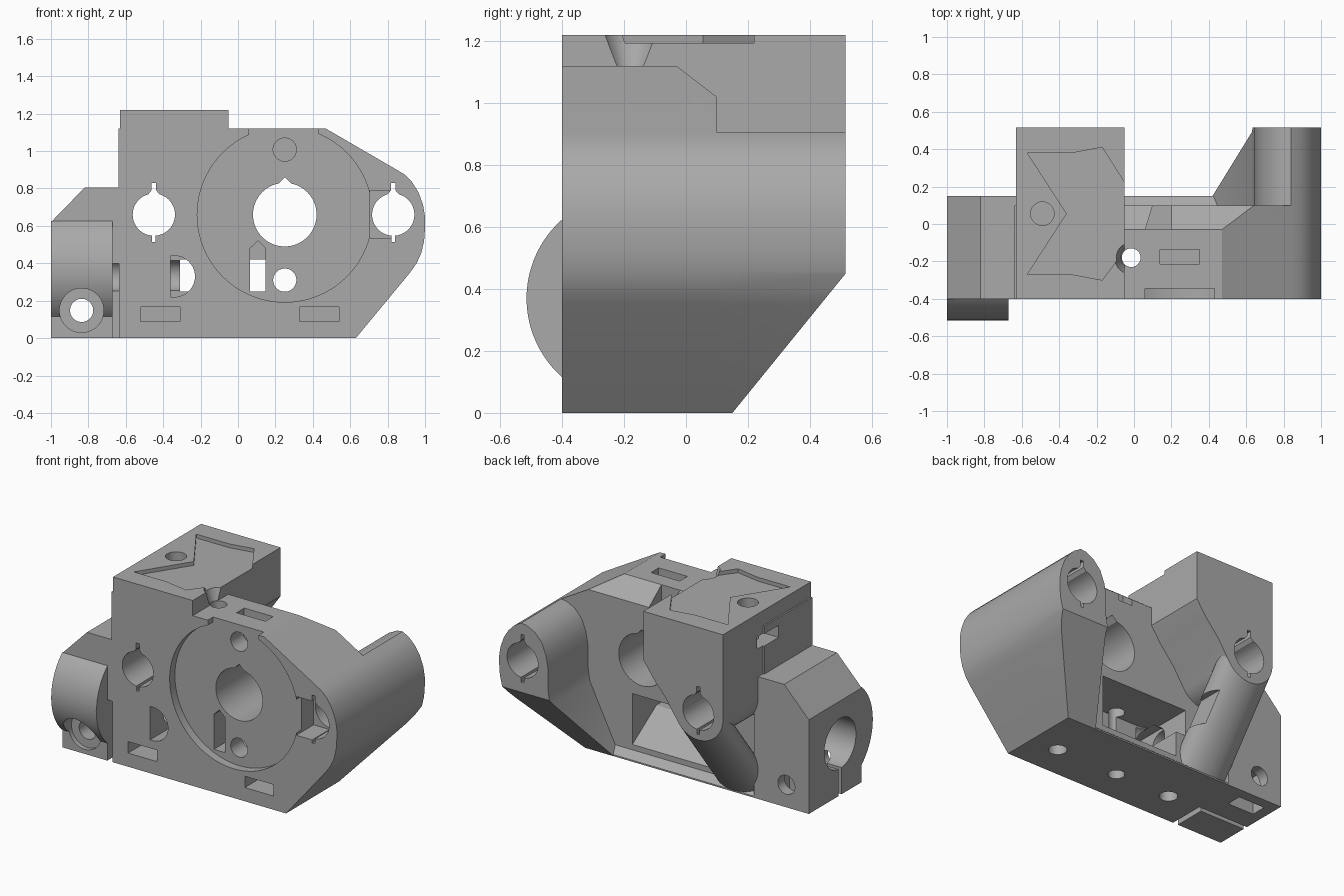
import bpy, bmesh, math
from mathutils import Vector

cube = bpy.data.objects.get("Cube")
if cube:
    bpy.data.objects.remove(cube, do_unlink=True)

grey = bpy.data.materials.new("mid grey")
grey.use_nodes = True
grey.diffuse_color = (0.4, 0.4, 0.4, 1)
grey.node_tree.nodes["Principled BSDF"].inputs["Base Color"].default_value = (0.4, 0.4, 0.4, 1)

BACK = 0.515


def place(axis, u, v, w):
    return {"x": (w, u, v), "y": (u, w, v), "z": (u, v, w)}[axis]


def finish(name, bm):
    bmesh.ops.recalc_face_normals(bm, faces=bm.faces)
    mesh = bpy.data.meshes.new(name)
    bm.to_mesh(mesh)
    bm.free()
    mesh.materials.append(grey)
    ob = bpy.data.objects.new(name, mesh)
    bpy.context.collection.objects.link(ob)
    return ob


def prism(name, pts, axis, a, b):
    """Extrude a 2D outline along an axis from a to b."""
    bm = bmesh.new()
    low = [bm.verts.new(place(axis, u, v, a)) for u, v in pts]
    high = [bm.verts.new(place(axis, u, v, b)) for u, v in pts]
    n = len(pts)
    bm.faces.new(low)
    bm.faces.new(high[::-1])
    for i in range(n):
        bm.faces.new((low[i], high[i], high[(i + 1) % n], low[(i + 1) % n]))
    return finish(name, bm)


def arc(u, v, r, start=0, end=360, n=48):
    full = end - start == 360
    steps = n if full else n + 1
    angles = [math.radians(start + (end - start) * i / n) for i in range(steps)]
    return [(u + r * math.cos(t), v + r * math.sin(t)) for t in angles]


def rect(u0, u1, v0, v1):
    return [(u0, v0), (u1, v0), (u1, v1), (u0, v1)]


def frustum(name, x, y, z0, z1, r0, r1):
    bm = bmesh.new()
    bmesh.ops.create_cone(bm, cap_ends=True, segments=40, radius1=r0, radius2=r1, depth=z1 - z0)
    bmesh.ops.translate(bm, verts=bm.verts, vec=Vector((x, y, (z0 + z1) / 2)))
    return finish(name, bm)


def combine(target, other, op):
    mod = target.modifiers.new("combine", "BOOLEAN")
    mod.operation, mod.solver, mod.object = op, "EXACT", other
    bpy.context.view_layer.objects.active = target
    bpy.ops.object.modifier_apply(modifier=mod.name)
    bpy.data.objects.remove(other, do_unlink=True)


# Outer curve shared by the main plate and the right-hand boss
outer = [(0.63, 0), (0.92, 0.35), (0.955, 0.4), (0.98, 0.455), (0.995, 0.52), (1, 0.59), (1, 0.65),
         (0.99, 0.71), (0.965, 0.78), (0.93, 0.835), (0.89, 0.875), (0.84, 0.905)]

# Main plate with its sloping rear top edge
body = prism("carriage_body", [(-0.64, 0)] + outer + [(0.47, 1.12), (-0.64, 1.12)], "y", -0.4, 0.1)
combine(body, prism("top_chamfer", [(-0.03, 1.12), (0.1, 1.02), (0.3, 0.86), (0.3, 1.3), (-0.03, 1.3)],
                    "x", -0.05, 1.2), "DIFFERENCE")

# Solid parts joined to the plate
rear_block = [(-0.63, 1.22), (-0.63, 0.66)] + arc(-0.45, 0.66, 0.18, 190, 325, 18)
rear_block += [(-0.215, 0.69), (-0.12, 0.8), (-0.05, 0.9), (-0.05, 1.22)]
boss = outer + [(0.8, 0.9), (0.74, 0.87), (0.69, 0.815), (0.66, 0.74), (0.645, 0.66),
                (0.645, 0.52), (0.63, 0.42), (0.42, 0)]
solids = [
    prism("left_housing", [(-1, 0), (-0.6, 0), (-0.6, 0.805), (-0.82, 0.805), (-1, 0.62)], "y", -0.4, 0.15),
    prism("top_block", rect(-0.63, -0.05, 1.0, 1.22), "y", -0.4, 0.3),
    prism("rear_block", rear_block, "y", 0.05, BACK),
    prism("right_boss", boss, "y", 0.05, BACK),
    prism("rear_sill", [(0.05, 0), (0.15, 0), (0.15, 0.01), (0.05, 0.09)], "x", -0.64, 0.5),
    prism("clamp_bulge", arc(-0.175, 0.37, 0.34, 131, 229, 24), "x", -1, -0.67),
]
# Leaning round strut beneath the rear block
bm = bmesh.new()
for y, z in ((BACK, 0.66), (0.05, 0.06)):
    for u, v in arc(-0.45, z, 0.18):
        bm.verts.new((u, y, v))
bmesh.ops.convex_hull(bm, input=bm.verts)
solids.append(finish("leaning_strut", bm))
for part in solids:
    combine(body, part, "UNION")

cuts = []


def cut(pts, axis, a, b):
    cuts.append(prism("cutter", pts, axis, a, b))


# Sloping underside and flat base
cut([(0.15, 0), (0.8, 0.8), (0.8, -0.5), (0.15, -0.5)], "x", -1.2, 1.2)
cut(rect(-1.2, 1.2, -0.6, 0.6), "z", -0.6, 0)

# Round front recess, open at the top
cut(arc(0.25, 0.66, 0.468, n=80), "y", -0.6, -0.345)
cut(rect(0.06, 0.43, 1.0, 1.3), "y", -0.6, -0.345)

# Keyed rod holes and the large central hole
for x in (-0.45, 0.83):
    cut(arc(x, 0.66, 0.113), "y", -0.7, 0.7)
    cut([(x - 0.07, 0.72), (x + 0.07, 0.72), (x + 0.012, 0.79), (x + 0.012, 0.83),
         (x - 0.012, 0.83), (x - 0.012, 0.79)], "y", -0.7, 0.7)
    cut(rect(x - 0.01, x + 0.01, 0.515, 0.6), "y", -0.7, 0.7)
cut(arc(0.25, 0.66, 0.17, n=64), "y", -0.7, 0.7)
cut([(0.17, 0.78), (0.33, 0.78), (0.25, 0.86)], "y", -0.7, 0.7)
cut(rect(0.705, 0.82, 0.535, 0.79), "y", -0.6, -0.22)

# Rear cavity with a sloping floor
cut([(0.2, 0.02), (0.2, 0.42), (-0.22, 0.42), (-0.22, 0.25), (-0.15, 0.25)], "x", -0.24, 0.32)
cut(rect(-0.31, 0.0, 0.25, 0.42), "y", -0.2, 0.6)

# Front windows and small screw holes
cut(rect(0.065, 0.148, 0.25, 0.42), "y", -0.6, 0.0)
cut([(0.065, 0.4), (0.148, 0.4), (0.148, 0.48), (0.106, 0.52), (0.065, 0.48)], "y", -0.6, -0.2)
cut([(-0.36, 0.22)] + arc(-0.34, 0.33, 0.11, -90, 90, 20) + [(-0.36, 0.44)], "y", -0.6, -0.15)
cut(arc(0.25, 0.31, 0.062), "y", -0.7, 0.7)
cut(arc(0.25, 1.008, 0.062), "y", -0.7, -0.05)

# Nut slots at the front and top, with screw holes in the base
for x in (-0.415, 0.435):
    cut(rect(x - 0.105, x + 0.105, 0.09, 0.165), "y", -0.6, -0.08)
    cut(arc(x, -0.18, 0.055, n=32), "z", -0.2, 0.22)
cut(rect(0.14, 0.35, -0.215, -0.135), "z", 0.92, 1.4)
cut([(0.06, -0.03), (0.2, -0.03), (0.2, 0.2), (0.1, 0.2), (0.1, 0.1)], "z", 0.98, 1.4)

# Vertical feed hole with a funnel mouth
cut(arc(-0.015, -0.18, 0.05, n=32), "z", -0.2, 1.4)
cuts.append(frustum("cutter", -0.015, -0.18, 1.12, 1.225, 0.055, 0.09))

# Shallow recess, screw hole and nut slot in the top block
cut([(-0.57, 0.38), (-0.33, 0.38), (-0.17, 0.41), (-0.05, 0.22), (0, 0.14), (0, -0.08), (-0.05, -0.14),
     (-0.17, -0.3), (-0.33, -0.27), (-0.57, -0.27), (-0.36, 0.055)], "z", 1.195, 1.4)
cut(arc(-0.49, 0.055, 0.063, n=32), "z", 0.9, 1.4)
cut(rect(-0.05, 0.16, 0.99, 1.07), "x", -0.8, -0.39)

# Clamp bore, slits, clamping screw and its nut slot
cut(arc(-0.175, 0.34, 0.165), "x", -1.2, -0.68)
cut(arc(-0.175, 0.335, 0.085), "x", -0.8, -0.2)
cut(rect(-0.19, -0.16, -0.1, 0.3), "x", -1.2, -0.66)
cut(rect(-0.672, -0.635, -0.1, 0.4), "y", -0.6, -0.16)
cut(arc(-0.836, 0.148, 0.118), "y", -0.7, -0.37)
cut(arc(-0.836, 0.148, 0.062), "y", -0.7, 0.3)
cut(rect(-0.93, -0.74, -0.02, 0.08), "z", -0.2, 0.25)

for cutter in cuts:
    combine(body, cutter, "DIFFERENCE")

# Single colour, smooth curves with crisp edges
body.data.materials.clear()
body.data.materials.append(grey)
for face in body.data.polygons:
    face.material_index = 0
bpy.ops.object.select_all(action="DESELECT")
body.select_set(True)
bpy.context.view_layer.objects.active = body
bpy.ops.object.shade_smooth_by_angle(angle=math.radians(25))
